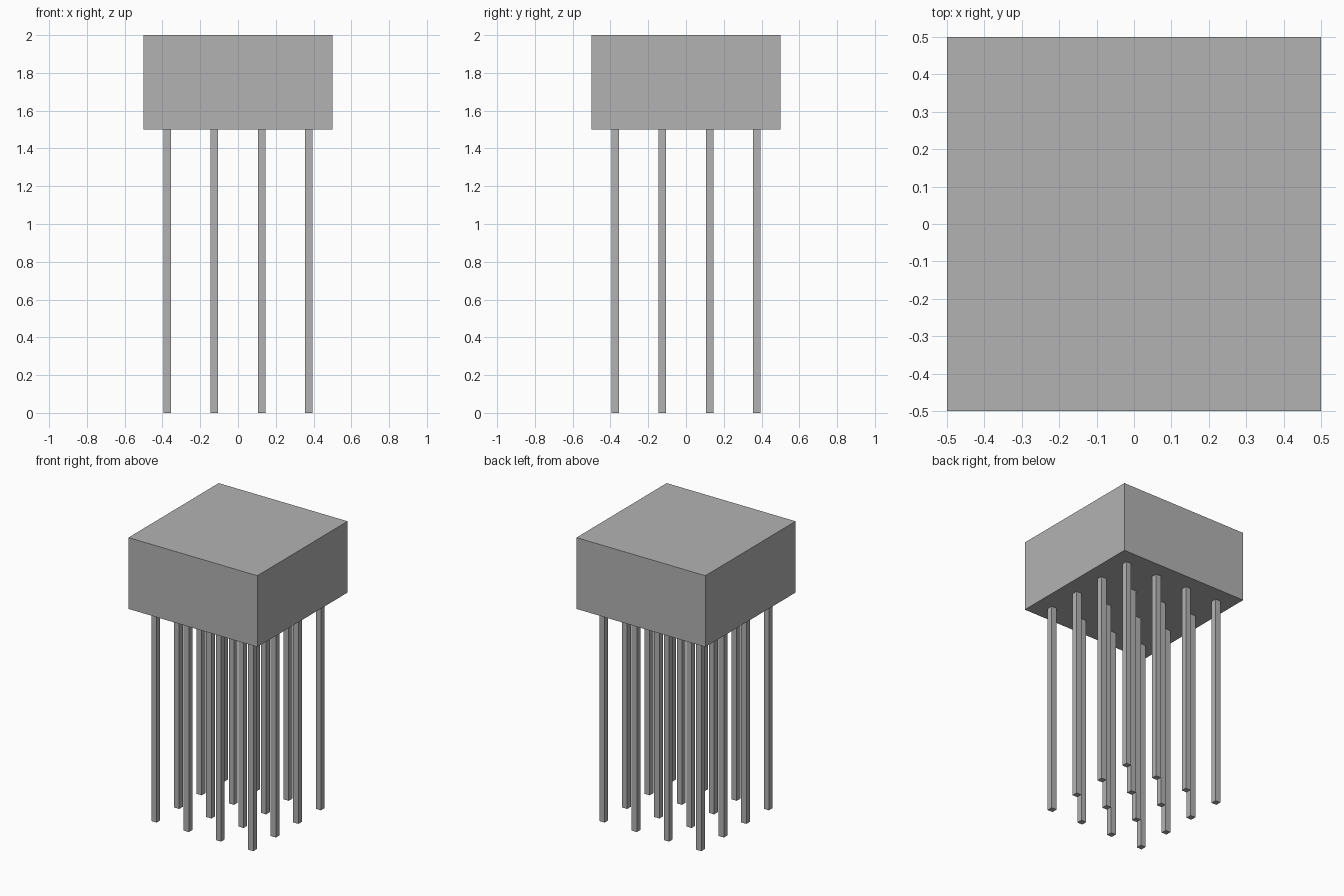
import bpy

default = bpy.data.objects.get("Cube")
if default:
    bpy.data.objects.remove(default, do_unlink=True)

# Single grey material
grey = bpy.data.materials.new("plain_grey")
grey.use_nodes = True
COLOUR = (0.45, 0.45, 0.45, 1)
grey.diffuse_color = COLOUR
grey.node_tree.nodes["Principled BSDF"].inputs["Base Color"].default_value = COLOUR


def box(name, centre, size):
    """Add a flat-shaded box with its scale applied."""
    bpy.ops.mesh.primitive_cube_add(size=1, location=centre)
    obj = bpy.context.object
    obj.name = obj.data.name = name
    obj.scale = size
    bpy.ops.object.transform_apply(location=False, rotation=False, scale=True)
    obj.data.materials.append(grey)
    return obj


BODY_HEIGHT, LEG_HEIGHT = 0.5, 1.5
LEG_WIDTH, SPACING, COUNT = 0.04, 0.25, 4

# Square block on top
box("body_block", (0, 0, LEG_HEIGHT + BODY_HEIGHT / 2), (1, 1, BODY_HEIGHT))

# Grid of thin square legs below
for row in range(COUNT):
    for col in range(COUNT):
        x = (col - (COUNT - 1) / 2) * SPACING
        y = (row - (COUNT - 1) / 2) * SPACING
        box(f"leg_row{row + 1}_column{col + 1}", (x, y, LEG_HEIGHT / 2),
            (LEG_WIDTH, LEG_WIDTH, LEG_HEIGHT))
